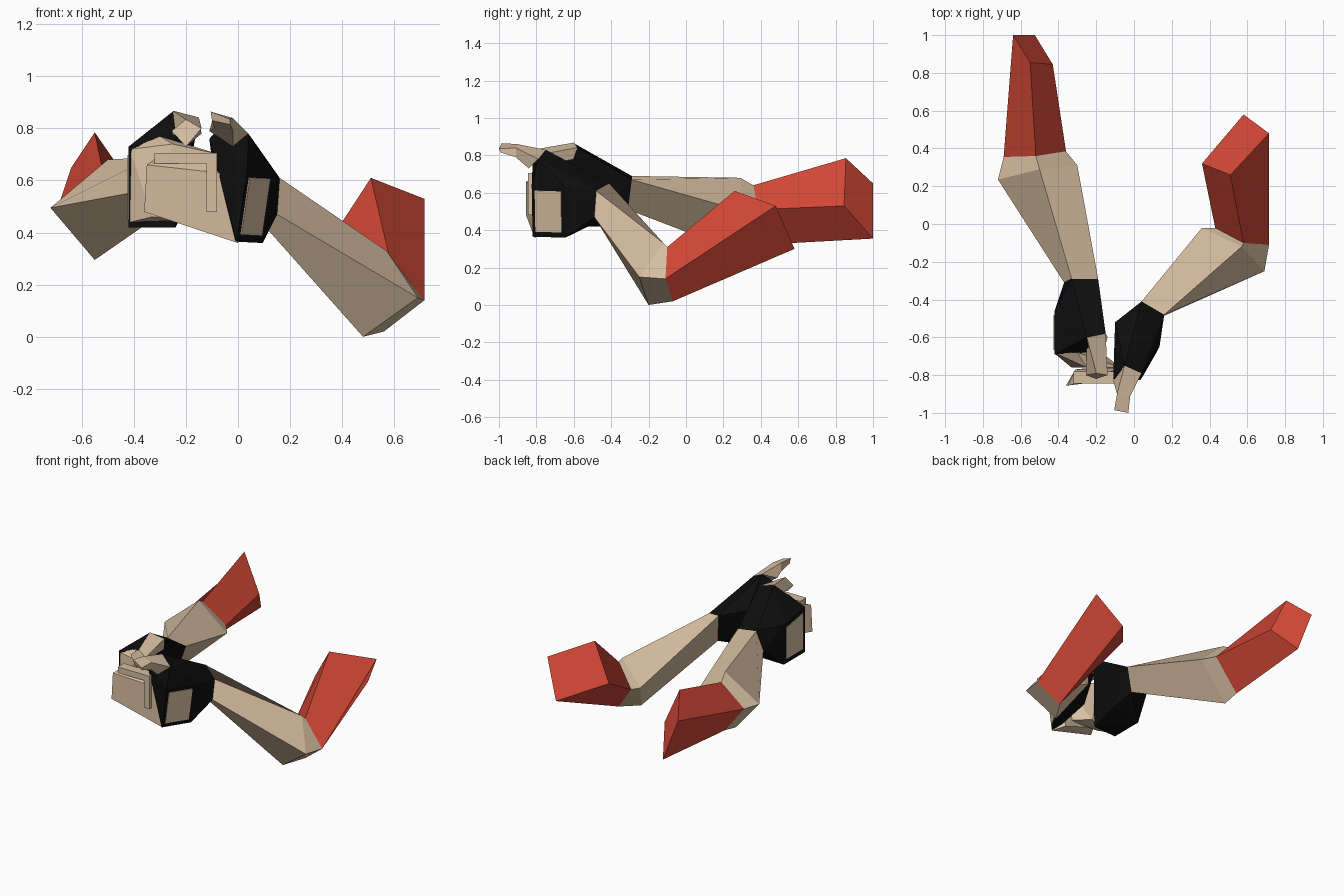
import bpy
import bmesh
from mathutils import Vector

start_cube = bpy.data.objects.get("Cube")
if start_cube:
    bpy.data.objects.remove(start_cube, do_unlink=True)


def make_material(name, color):
    material = bpy.data.materials.new(name)
    material.use_nodes = True
    material.diffuse_color = color
    shader = next(n for n in material.node_tree.nodes if n.type == "BSDF_PRINCIPLED")
    shader.inputs["Base Color"].default_value = color
    shader.inputs["Roughness"].default_value = 0.9
    return material


SKIN = make_material("tan skin", (.68, .52, .36, 1))
SLEEVE = make_material("red cloth", (.66, .065, .038, 1))
GLOVE = make_material("black glove", (.004, .004, .004, 1))


def finish(name, mesh_data, material):
    """Turn a bmesh into a flat shaded object with one material."""
    bmesh.ops.recalc_face_normals(mesh_data, faces=mesh_data.faces[:])
    mesh = bpy.data.meshes.new(name)
    mesh_data.to_mesh(mesh)
    mesh_data.free()
    mesh.materials.append(material)
    part = bpy.data.objects.new(name, mesh)
    bpy.context.scene.collection.objects.link(part)
    return part


def loft(name, rings, material):
    """Join matching cross-sections into one closed limb."""
    bm = bmesh.new()
    loops = [[bm.verts.new(point) for point in ring] for ring in rings]
    for near, far in zip(loops, loops[1:]):
        count = len(near)
        for i in range(count):
            j = (i + 1) % count
            bm.faces.new((near[i], near[j], far[j], far[i]))
    bm.faces.new(loops[0])
    bm.faces.new(loops[-1])
    return finish(name, bm, material)


def faceted(name, points, material):
    """Wrap corner points in a chunky convex block."""
    bm = bmesh.new()
    for point in points:
        bm.verts.new(point)
    result = bmesh.ops.convex_hull(bm, input=bm.verts[:])
    unused = [v for v in result["geom_interior"] if isinstance(v, bmesh.types.BMVert)]
    bmesh.ops.delete(bm, geom=unused, context="VERTS")
    bmesh.ops.dissolve_limit(bm, angle_limit=.02, verts=bm.verts[:], edges=bm.edges[:])
    return finish(name, bm, material)


def back_panel(name, corners, outward, margin):
    """Lay a thin skin plate inside the border of a flat glove face."""
    corners = [Vector(c) for c in corners]
    center = sum(corners, Vector()) / len(corners)
    normal = (corners[1] - corners[0]).cross(corners[-1] - corners[0]).normalized()
    if normal.dot(Vector(outward)) < 0:
        normal.negate()
    inner = [c.lerp(center, margin) for c in corners]
    plate = [c + normal * height for c in inner for height in (-.002, .005)]
    return faceted(name, plate, SKIN)


# Left arm: rings run top, outer, bottom, inner
left_wrist = [(.16, -.48, .61), (.15, -.49, .47), (.08, -.46, .45), (.04, -.41, .65)]
left_elbow = [(.57, -.12, .33), (.69, -.25, .15), (.48, -.2, 0), (.36, -.02, .22)]
left_cuff = [(.58, -.1, .31), (.715, -.11, .14), (.56, -.07, .02), (.43, -.02, .19)]
left_shoulder = [(.51, .26, .61), (.715, .48, .53), (.58, .58, .3), (.36, .32, .38)]
loft("left_forearm", [left_wrist, left_elbow, left_cuff], SKIN)
loft("left_sleeve", [left_cuff, left_shoulder], SLEEVE)

# Right arm
right_wrist = [(-.33, -.29, .69), (-.37, -.31, .56), (-.24, -.31, .51), (-.19, -.29, .67)]
right_elbow = [(-.5, .29, .68), (-.72, .235, .495), (-.55, .25, .295), (-.3, .31, .5)]
right_cuff = [(-.52, .36, .64), (-.69, .355, .5), (-.55, .36, .32), (-.36, .385, .51)]
right_shoulder = [(-.55, .855, .785), (-.64, 1, .65), (-.525, 1, .355), (-.43, .845, .53)]
loft("right_forearm", [right_wrist, right_elbow, right_cuff], SKIN)
loft("right_sleeve", [right_cuff, right_shoulder], SLEEVE)

# Left glove with its back-of-hand opening
left_back = [(.035, -.825, .64), (.135, -.65, .635), (.095, -.645, .36), (-.005, -.82, .365)]
left_palm = [(.04, -.79, .78), (-.05, -.75, .83), (-.11, -.82, .76), (-.1, -.52, .68),
             (-.04, -.54, .45), (-.04, -.76, .4)]
faceted("left_glove", left_wrist + left_back + left_palm, GLOVE)
back_panel("left_hand_panel", left_back, (1, 0, 0), .2)

# Right glove with its back-of-hand opening
right_back = [(-.42, -.69, .73), (-.42, -.46, .69), (-.42, -.46, .42), (-.42, -.69, .42)]
right_palm = [(-.25, -.6, .865), (-.15, -.58, .84), (-.2, -.43, .72), (-.22, -.46, .46),
              (-.24, -.68, .42), (-.25, -.68, .75)]
faceted("right_glove", right_wrist + right_back + right_palm, GLOVE)
back_panel("right_hand_panel", right_back, (-1, 0, 0), .2)

# Fingers: the left hand folds over the right one
faceted("right_fingers", [
    (-.415, -.685, .72), (-.415, -.69, .44), (-.3, -.68, .77), (-.25, -.76, .74),
    (-.33, -.76, .46), (-.07, -.76, .7), (-.1, -.76, .45), (-.2, -.66, .45)], SKIN)
faceted("left_fingers", [
    (-.35, -.855, .66), (-.36, -.855, .48), (0, -.81, .36), (.01, -.81, .62),
    (-.31, -.77, .69), (-.31, -.77, .48), (-.05, -.74, .38), (-.07, -.76, .69)], SKIN)

# Hooked index finger
bent = [(-.3, .685), (-.1, .685), (-.1, .5)]
for label, (x, z), (end_x, end_z) in zip(("base", "tip"), bent, bent[1:]):
    width = .02
    block = [(px + sx * width, y, pz + sz * width)
             for px, pz in ((x, z), (end_x, end_z))
             for sx in (-1, 1) for sz in (-1, 1) for y in (-.845, -.78)]
    faceted("right_index_" + label, block, SKIN)

# Thumbs: base, knuckle and tip sections
loft("left_thumb", [
    [(-.05, -.75, .83), (.04, -.79, .78), (-.02, -.84, .73), (-.11, -.83, .79)],
    [(-.09, -.9, .86), (-.02, -.91, .84), (-.02, -.91, .79), (-.09, -.9, .8)],
    [(-.105, -.985, .865), (-.03, -1, .835), (-.03, -.99, .815), (-.1, -.98, .83)]], SKIN)
loft("right_thumb", [
    [(-.25, -.6, .868), (-.15, -.58, .842), (-.14, -.6, .78), (-.25, -.62, .77)],
    [(-.2, -.79, .835), (-.14, -.8, .8), (-.2, -.82, .73), (-.255, -.8, .79)]], SKIN)
